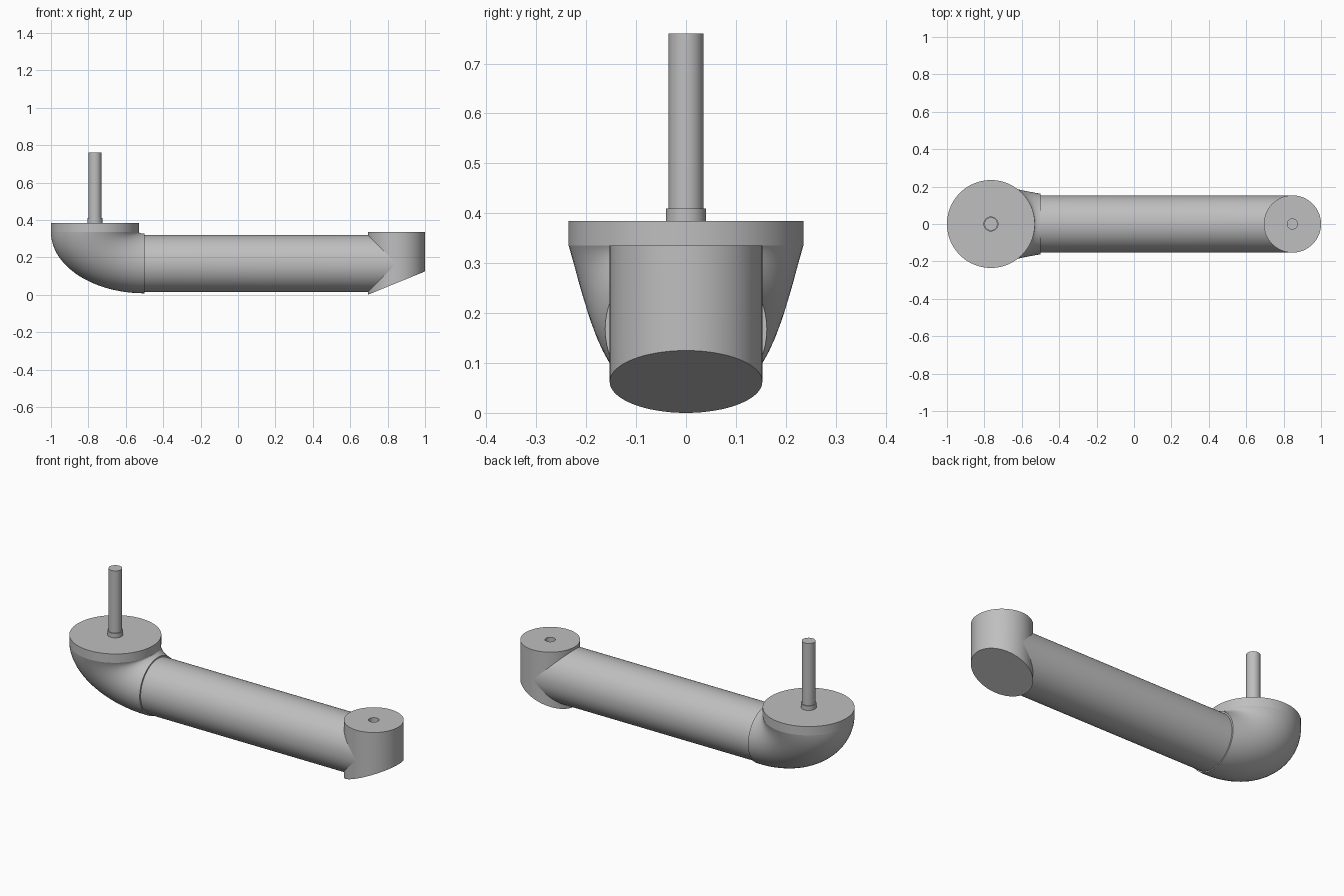
import bpy, bmesh
from math import sin, cos, pi, radians

cube = bpy.data.objects.get("Cube")
if cube:
    bpy.data.objects.remove(cube, do_unlink=True)

SEG = 64
grey = bpy.data.materials.new("plain grey")
grey.use_nodes = True
COLOUR = (0.52, 0.52, 0.52, 1)
grey.diffuse_color = COLOUR
grey.node_tree.nodes["Principled BSDF"].inputs["Base Color"].default_value = COLOUR


def loft(name, rings):
    """Skin a list of equal-length rings and cap both ends."""
    bm = bmesh.new()
    loops = [[bm.verts.new(p) for p in ring] for ring in rings]
    for a, b in zip(loops, loops[1:]):
        for i in range(len(a)):
            j = (i + 1) % len(a)
            bm.faces.new((a[i], a[j], b[j], b[i]))
    bm.faces.new(loops[0])
    bm.faces.new(loops[-1])
    bmesh.ops.recalc_face_normals(bm, faces=bm.faces)
    mesh = bpy.data.meshes.new(name)
    bm.to_mesh(mesh)
    bm.free()
    mesh.materials.append(grey)
    ob = bpy.data.objects.new(name, mesh)
    bpy.context.collection.objects.link(ob)
    bpy.ops.object.select_all(action='DESELECT')
    ob.select_set(True)
    bpy.context.view_layer.objects.active = ob
    bpy.ops.object.shade_smooth_by_angle(angle=radians(30))
    return ob


def angles():
    return [2 * pi * i / SEG for i in range(SEG)]


def disc(x, r, height):
    """Upright circle whose height is a number or a function of x."""
    ring = []
    for a in angles():
        px = x + r * cos(a)
        ring.append((px, r * sin(a), height(px) if callable(height) else height))
    return ring


# Flange plate, collar and rod
FX = -0.765
loft("flange", [disc(FX, 0.235, 0.335), disc(FX, 0.235, 0.385)])
loft("collar", [disc(FX, 0.04, 0.38), disc(FX, 0.04, 0.41)])
loft("rod", [disc(FX, 0.035, 0.40), disc(FX, 0.035, 0.76)])


# Elbow, sweeping from the flange down to the tube while narrowing
def elbow_ring(t):
    ox, oz = -0.5 - 0.5 * cos(t), 0.335 - 0.327 * sin(t)
    ix, iz = -0.5 - 0.03 * cos(t), 0.335 - 0.008 * sin(t)
    w = 0.235 - 0.073 * t / (pi / 2)
    return [((ox + ix) / 2 + (ix - ox) / 2 * cos(a), w * sin(a),
             (oz + iz) / 2 + (iz - oz) / 2 * cos(a)) for a in angles()]


loft("elbow", [elbow_ring(pi / 2 * k / 32) for k in range(33)])

# Tube, its far end mitred to fit the round post
R, TZ, PX = 0.153, 0.167, 0.847
loft("tube", [[(-0.51, R * cos(a), TZ + R * sin(a)) for a in angles()],
              [(PX - R * abs(sin(a)), R * cos(a), TZ + R * sin(a)) for a in angles()]])


# Post with a slanted base and a blind hole in its top
def slant(x):
    return 0.125 * (x - PX + R) / (2 * R)


loft("post", [disc(PX, R, slant), disc(PX, R, 0.335),
              disc(PX, 0.027, 0.335), disc(PX, 0.027, 0.25)])
